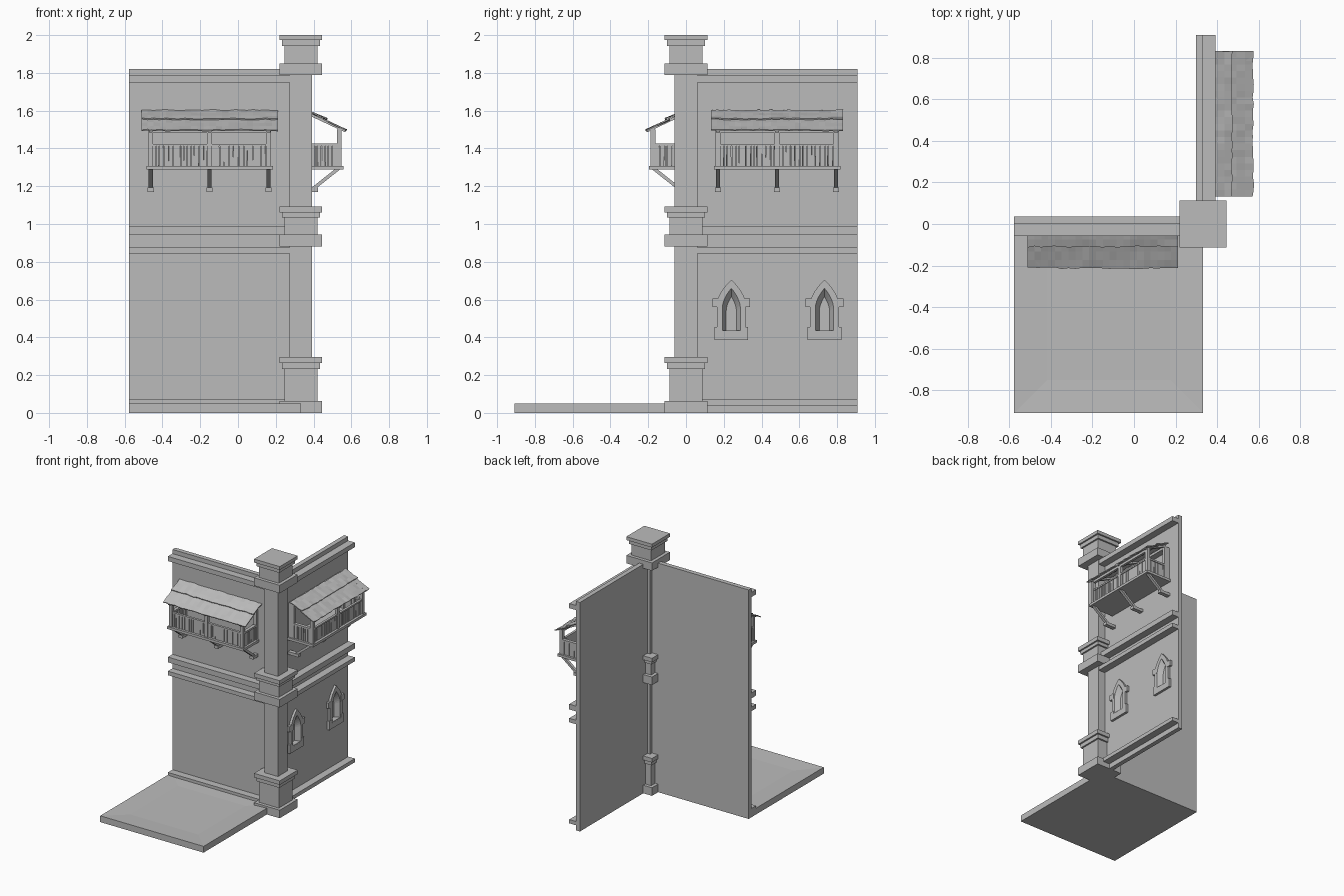
import bpy, bmesh, math, random
from mathutils import Matrix, Vector

random.seed(4)
if "Cube" in bpy.data.objects:
    bpy.data.objects.remove(bpy.data.objects["Cube"], do_unlink=True)

stone = bpy.data.materials.new("stone_grey")
stone.use_nodes = True
GREY = (0.5, 0.5, 0.5, 1)
stone.diffuse_color = GREY
stone.node_tree.nodes["Principled BSDF"].inputs["Base Color"].default_value = GREY

CORNER = 0.333   # x of the pillar axis
# Facade frames: local x runs along the wall, local -y points outward
FRONT = Matrix.Identity(4)
SIDE = Matrix.Translation((CORNER, 0, 0)) @ Matrix.Rotation(math.pi / 2, 4, "Z")


def finish(bm, name, frame=FRONT):
    bmesh.ops.recalc_face_normals(bm, faces=bm.faces)
    mesh = bpy.data.meshes.new(name)
    bm.to_mesh(mesh)
    bm.free()
    mesh.transform(frame)
    mesh.materials.append(stone)
    obj = bpy.data.objects.new(name, mesh)
    bpy.context.collection.objects.link(obj)
    return obj


def add_box(bm, x, y, z):
    """Box from three (low, high) ranges."""
    size = [b - a for a, b in (x, y, z)]
    mid = [(a + b) / 2 for a, b in (x, y, z)]
    m = Matrix.Translation(mid) @ Matrix.Diagonal((*size, 1))
    return bmesh.ops.create_cube(bm, size=1, matrix=m)["verts"]


def box(name, x, y, z, frame=FRONT):
    bm = bmesh.new()
    add_box(bm, x, y, z)
    return finish(bm, name, frame)


def add_beam(bm, a, b, width, depth):
    """Square beam between two points lying in a plane across the wall."""
    a, b = Vector(a), Vector(b)
    m = Matrix.Translation((a + b) / 2) @ (b - a).to_track_quat("Z", "X").to_matrix().to_4x4()
    # Track axis keeps one cross axis along the wall
    along = Vector((1, 0, 0))
    up = (b - a).normalized()
    rot = Matrix((along, up.cross(along), up)).transposed().to_4x4()
    m = Matrix.Translation((a + b) / 2) @ rot @ Matrix.Diagonal((width, depth, (b - a).length, 1))
    bmesh.ops.create_cube(bm, size=1, matrix=m)


# Floor slab with a shallow square recess
bm = bmesh.new()
slab = add_box(bm, (-0.576, CORNER), (-0.908, 0), (0, 0.05))
top = max(bm.faces, key=lambda f: f.calc_center_median().z)
bmesh.ops.inset_region(bm, faces=[top], thickness=0.222)
bmesh.ops.translate(bm, verts=top.verts, vec=(0, 0, -0.008))
finish(bm, "floor_slab")

# Walls with their horizontal ledges
walls = {}
for label, frame, span in (("front", FRONT, (-0.576, CORNER)), ("side", SIDE, (0, 0.908))):
    walls[label] = box(label + "_wall", span, (0, 0.036), (0, 1.82), frame)
    for i, z in enumerate(((0.04, 0.07), (0.843, 0.875), (0.945, 0.987), (1.75, 1.787))):
        box(f"{label}_ledge_{i + 1}", span, (-0.058, 0.002), z, frame)

# Corner pillar: shaft and three stacked blocks
box("pillar_shaft", (CORNER - 0.06, CORNER + 0.06), (-0.06, 0.06), (0, 1.9))
for label, levels in (("base", (0, 0.064, 0.233, 0.265, 0.297)),
                      ("middle", (0.88, 0.944, 1.035, 1.061, 1.093)),
                      ("cap", (1.788, 1.851, 1.942, 1.973, 2.0))):
    bm = bmesh.new()
    for half, low, high in zip((0.113, 0.087, 0.1, 0.113), levels, levels[1:]):
        add_box(bm, (CORNER - half, CORNER + half), (-half, half), (low, high))
    finish(bm, "pillar_" + label)


# Gothic windows on the side wall
def arch(half, bottom, spring, apex, steps=6):
    """Pointed arch outline as (x, z), anticlockwise from bottom left."""
    right = [(half * (1 - t ** 1.8), spring + (apex - spring) * t)
             for t in (i / steps for i in range(steps))]
    left = [(-x, z) for x, z in reversed(right)]
    return [(-half, bottom), (half, bottom)] + right + [(0, apex)] + left


def loft(bm, rings):
    loops = [[bm.verts.new((x, y, z)) for x, z in outline] for outline, y in rings]
    for lo, hi in zip(loops, loops[1:]):
        for i in range(len(lo)):
            j = (i + 1) % len(lo)
            bm.faces.new((lo[i], lo[j], hi[j], hi[i]))
    return loops


outer = arch(0.076, 0.385, 0.575, 0.705)
opening = arch(0.048, 0.435, 0.555, 0.66)
glass = arch(0.027, 0.437, 0.54, 0.615)
for n, centre in enumerate((0.24, 0.733)):
    place = SIDE @ Matrix.Translation((centre, 0, 0))
    # Hole in the wall
    bm = bmesh.new()
    for loop in loft(bm, ((opening, -0.01), (opening, 0.025))):
        bm.faces.new(loop)
    cutter = finish(bm, "window_cutter", place)
    cutter.hide_render = True
    cut = walls["side"].modifiers.new("window_hole", "BOOLEAN")
    cut.operation, cut.object, cut.solver = "DIFFERENCE", cutter, "EXACT"
    with bpy.context.temp_override(object=walls["side"], active_object=walls["side"]):
        bpy.ops.object.modifier_apply(modifier=cut.name)
    bpy.data.objects.remove(cutter, do_unlink=True)
    # Surround, splayed jambs and pane
    bm = bmesh.new()
    loops = loft(bm, ((outer, 0.001), (outer, -0.018), (opening, -0.018), (glass, 0.022)))
    bm.faces.new(loops[-1])
    finish(bm, f"window_surround_{n + 1}", place)
    # Quoin stones
    bm = bmesh.new()
    for side in (-1, 1):
        for reach, z in ((0.089, (0.385, 0.455)), (0.1, (0.56, 0.605))):
            add_box(bm, sorted((side * 0.055, side * reach)), (-0.019, 0.001), z)
    add_box(bm, (-0.06, 0.06), (-0.019, 0.001), (0.385, 0.43))
    finish(bm, f"window_quoins_{n + 1}", place)


# Timber balconies
def planks(bm, length, place):
    """Row of uneven upright planks, from 0 to length along x."""
    x = 0
    while x < length - 0.008:
        w = min(random.uniform(0.014, 0.03), length - x)
        verts = add_box(bm, (x, x + w - 0.001), (-0.004, 0.004), (1.305, 1.418))
        for v in verts:
            if v.co.x > x + w / 2:
                v.co.x -= random.uniform(0, 0.004)
            v.co.z += random.uniform(-0.003, 0.003)
        bmesh.ops.transform(bm, matrix=place, verts=verts)
        x += w


def roof_sheet(name, frame, half, near, far, cols=22, rows=3):
    """Uneven sheet sloping between two (outward, height) ends."""
    bm = bmesh.new()
    grid = []
    for r in range(rows + 1):
        t = r / rows
        d, z = (a + (b - a) * t for a, b in zip(near, far))
        ragged = 0.004 if r in (0, rows) else 0
        grid.append([bm.verts.new((-half + 2 * half * c / cols,
                                   -d + random.uniform(-ragged, ragged),
                                   z + random.uniform(-0.003, 0.003)))
                     for c in range(cols + 1)])
    for lo, hi in zip(grid, grid[1:]):
        for c in range(cols):
            bm.faces.new((lo[c], hi[c], hi[c + 1], lo[c + 1]))
    sheet = finish(bm, name, frame)
    thick = sheet.modifiers.new("thickness", "SOLIDIFY")
    thick.thickness = 0.007
    thick.offset = 0


def balcony(label, wall_frame, centre, shift, half_roof):
    frame = wall_frame @ Matrix.Translation((centre, -shift, 0))
    half = 0.325
    box(label + "_deck", (-half - 0.01, half + 0.01), (-0.197, shift), (1.288, 1.308), frame)
    # Posts, rails and rafters
    bm = bmesh.new()
    for x in (-half + 0.013, 0, half - 0.013):
        span = (x - 0.013, x + 0.013)
        add_box(bm, span, (-0.187, -0.162), (1.3, 1.5))
        add_beam(bm, (x, -0.208, 1.492), (x, -0.004, 1.588), 0.02, 0.014)
        if x:
            add_box(bm, span, (-0.02, shift), (1.3, 1.575))
            add_box(bm, span, (-0.187, shift), (1.412, 1.426))
    for z in ((1.412, 1.424), (1.482, 1.502)):
        add_box(bm, (-half, half), (-0.184, -0.165), z)
    add_box(bm, (-half, half), (-0.02, shift), (1.56, 1.58))
    finish(bm, label + "_frame", frame)
    # Plank railing
    bm = bmesh.new()
    for x in (-half + 0.026, 0.013):
        planks(bm, half - 0.039, Matrix.Translation((x, -0.174, 0)))
    for x in (-half + 0.01, half - 0.01):
        planks(bm, 0.145, Matrix.Translation((x, -0.164, 0)) @ Matrix.Rotation(math.pi / 2, 4, "Z"))
    finish(bm, label + "_railing", frame)
    # Diagonal braces on wall feet
    bm = bmesh.new()
    for x in (-half + 0.013, 0, half - 0.013):
        add_beam(bm, (x, -0.174, 1.296), (x, -0.03, 1.182), 0.022, 0.018)
        add_box(bm, (x - 0.016, x + 0.016), (-0.062, shift), (1.17, 1.193))
    finish(bm, label + "_braces", frame)
    # Two overlapping roof sheets
    roof_sheet(label + "_roof_lower", frame, half_roof, (0.09, 1.553), (0.211, 1.496))
    roof_sheet(label + "_roof_upper", frame, half_roof, (0.003, 1.6), (0.108, 1.556))


balcony("front_balcony", FRONT, -0.15, 0, 0.362)
balcony("side_balcony", SIDE, 0.482, 0.028, 0.349)
